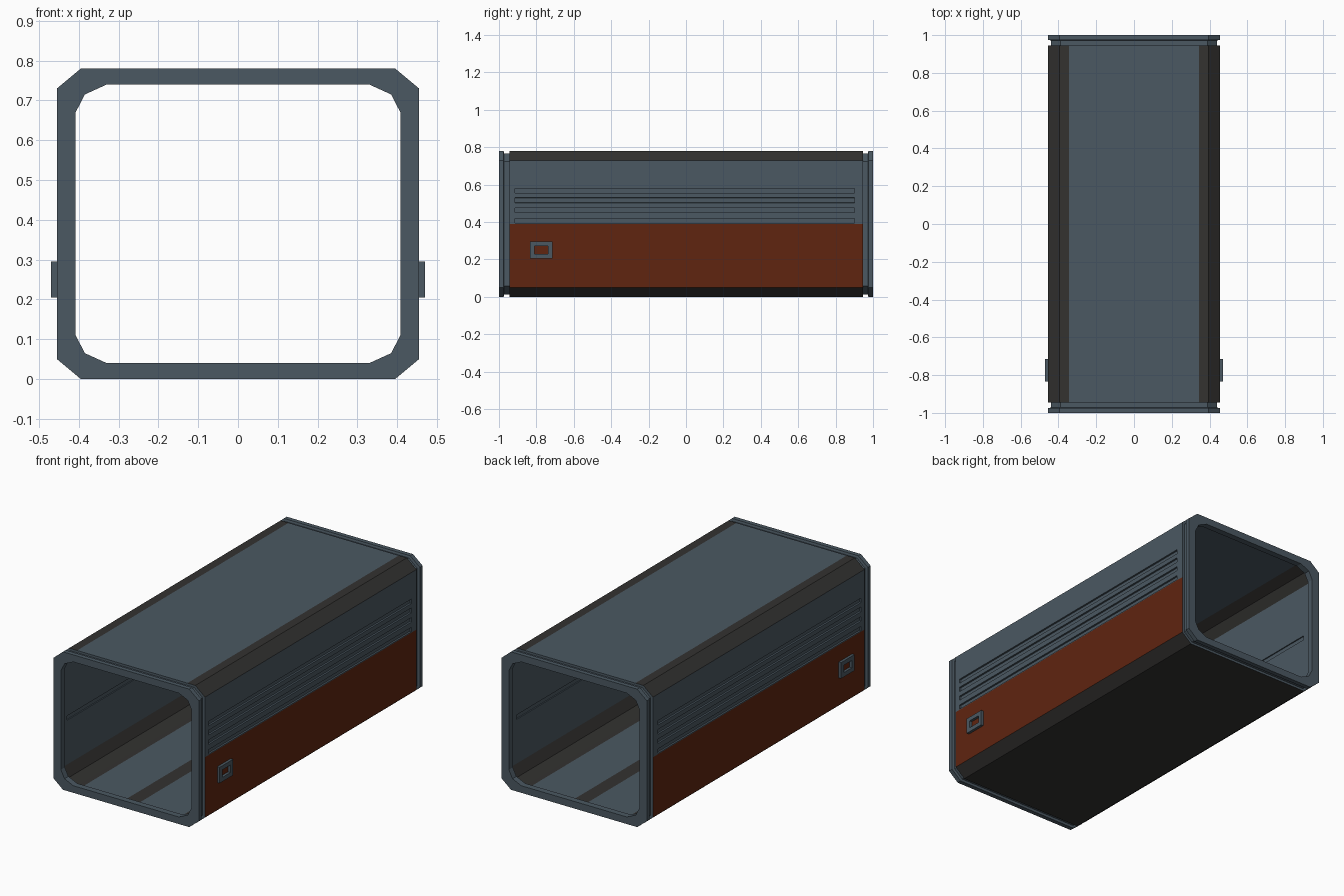
import bpy, bmesh

if "Cube" in bpy.data.objects:
    bpy.data.objects.remove(bpy.data.objects["Cube"])


def material(name, rgb):
    m = bpy.data.materials.new(name)
    m.diffuse_color = (*rgb, 1)
    m.use_nodes = True
    m.node_tree.nodes["Principled BSDF"].inputs["Base Color"].default_value = m.diffuse_color
    return m


MATS = [material("slate_blue", (0.070, 0.098, 0.122)),
        material("dark_grey", (0.033, 0.032, 0.030)),
        material("rust_red", (0.115, 0.018, 0.005))]
SLATE, DARK, RED = range(3)


def ring(right, y):
    """Closed loop from the right half of a cross-section, bottom to top."""
    return [(x, y, z) for x, z in right] + [(-x, y, z) for x, z in reversed(right)]


def loft(loops):
    bm = bmesh.new()
    rows = [[bm.verts.new(p) for p in loop] for loop in loops]
    for a, b in zip(rows, rows[1:]):
        n = len(a)
        for i in range(n):
            j = (i + 1) % n
            bm.faces.new((a[i], a[j], b[j], b[i]))
    bmesh.ops.recalc_face_normals(bm, faces=bm.faces[:])
    bm.normal_update()
    return bm


def orient(bm, outward):
    """Make the tube face away from (or towards) its centre line."""
    bm.normal_update()
    s = sum(f.normal.x * f.calc_center_median().x * f.calc_area() for f in bm.faces)
    if (s > 0) != outward:
        bmesh.ops.reverse_faces(bm, faces=bm.faces[:])
    bm.normal_update()


def finish(bm, name):
    me = bpy.data.meshes.new(name)
    bm.to_mesh(me)
    bm.free()
    for m in MATS:
        me.materials.append(m)
    ob = bpy.data.objects.new(name, me)
    bpy.context.collection.objects.link(ob)
    return ob


def recess(bm, slots, y0, y1, depth):
    """Sink the side-wall faces lying in the given height bands."""
    faces = []
    for f in bm.faces:
        c = f.calc_center_median()
        if abs(f.normal.x) > 0.9 and y0 < c.y < y1 and any(a < c.z < b for a, b in slots):
            faces.append(f)
    bmesh.ops.inset_individual(bm, faces=faces, thickness=0.0005, depth=-depth)


# Outer shell: chamfered tube, rust lower sides, long grooves above
SLOTS = [(0.395, 0.42), (0.45, 0.475), (0.503, 0.53), (0.555, 0.58)]
shell = [(0.395, 0), (0.455, 0.05), (0.455, 0.39)]
shell += [(0.455, z) for s in SLOTS for z in s]
shell += [(0.455, 0.73), (0.395, 0.78), (0.345, 0.78)]
bm = loft([ring(shell, y) for y in (-0.945, -0.915, 0.9, 0.945)])
orient(bm, True)
for f in bm.faces:
    c = f.calc_center_median()
    if abs(f.normal.x) > 0.9:
        f.material_index = RED if c.z < 0.39 else SLATE
    else:
        f.material_index = SLATE if f.normal.z > 0.5 and abs(c.x) < 0.3 else DARK
recess(bm, SLOTS, -0.91, 0.89, 0.01)
finish(bm, "outer_shell")

# Inner lining: slate walls, dark corners and floor stripe
INNER_SLOTS = [(0.35, 0.375)]
lining = [(0.04, 0.02), (0.31, 0.02), (0.34, 0.02), (0.40, 0.045), (0.43, 0.10),
          (0.43, 0.35), (0.43, 0.375),
          (0.43, 0.68), (0.40, 0.735), (0.34, 0.76)]
bm = loft([ring(lining, y) for y in (-0.945, -0.915, 0.9, 0.945)])
orient(bm, False)
for f in bm.faces:
    c = f.calc_center_median()
    slanted = abs(f.normal.x) > 0.2 and abs(f.normal.z) > 0.2
    floor = f.normal.z > 0.9 and (abs(c.x) < 0.02 or abs(c.x) > 0.31)
    f.material_index = DARK if slanted or floor else SLATE
recess(bm, INNER_SLOTS, -0.91, 0.89, 0.006)
finish(bm, "inner_lining")


# End frames: flange, recessed collar and bevelled opening
def both(top):
    """Complete a right-hand profile from its upper corner."""
    return [(x, 0.78 - z) for x, z in reversed(top)] + top


OUTER = both([(0.455, 0.73), (0.425, 0.755), (0.395, 0.78)])
COLLAR = both([(0.440, 0.723), (0.414, 0.745), (0.388, 0.767)])
OPENING = both([(0.408, 0.67), (0.385, 0.715), (0.33, 0.74)])
LINING = both([(0.43, 0.68), (0.40, 0.735), (0.34, 0.76)])
STEPS = [(OUTER, 0.945), (COLLAR, 0.945), (COLLAR, 0.972), (OUTER, 0.975),
         (OUTER, 1.0), (OPENING, 1.0), (OPENING, 0.965), (LINING, 0.945)]
for name, s in (("front_frame", -1), ("back_frame", 1)):
    bm = loft([ring(p, s * y) for p, y in STEPS])
    finish(bm, name)

# Plain rectangular latch plate ring on each side
for name, s in (("right_latch", 1), ("left_latch", -1)):
    bm = bmesh.new()

    def rect(x, inset):
        y0, y1, z0, z1 = -0.835 + inset, -0.715 - inset, 0.205 + inset, 0.295 - inset
        return [(s * x, y0, z0), (s * x, y1, z0), (s * x, y1, z1), (s * x, y0, z1)]
    bm.free()
    bm = loft([rect(0.45, 0), rect(0.470, 0), rect(0.470, 0.024), rect(0.45, 0.024), rect(0.45, 0)])
    bmesh.ops.remove_doubles(bm, verts=bm.verts[:], dist=1e-5)
    bmesh.ops.recalc_face_normals(bm, faces=bm.faces[:])
    finish(bm, name)
